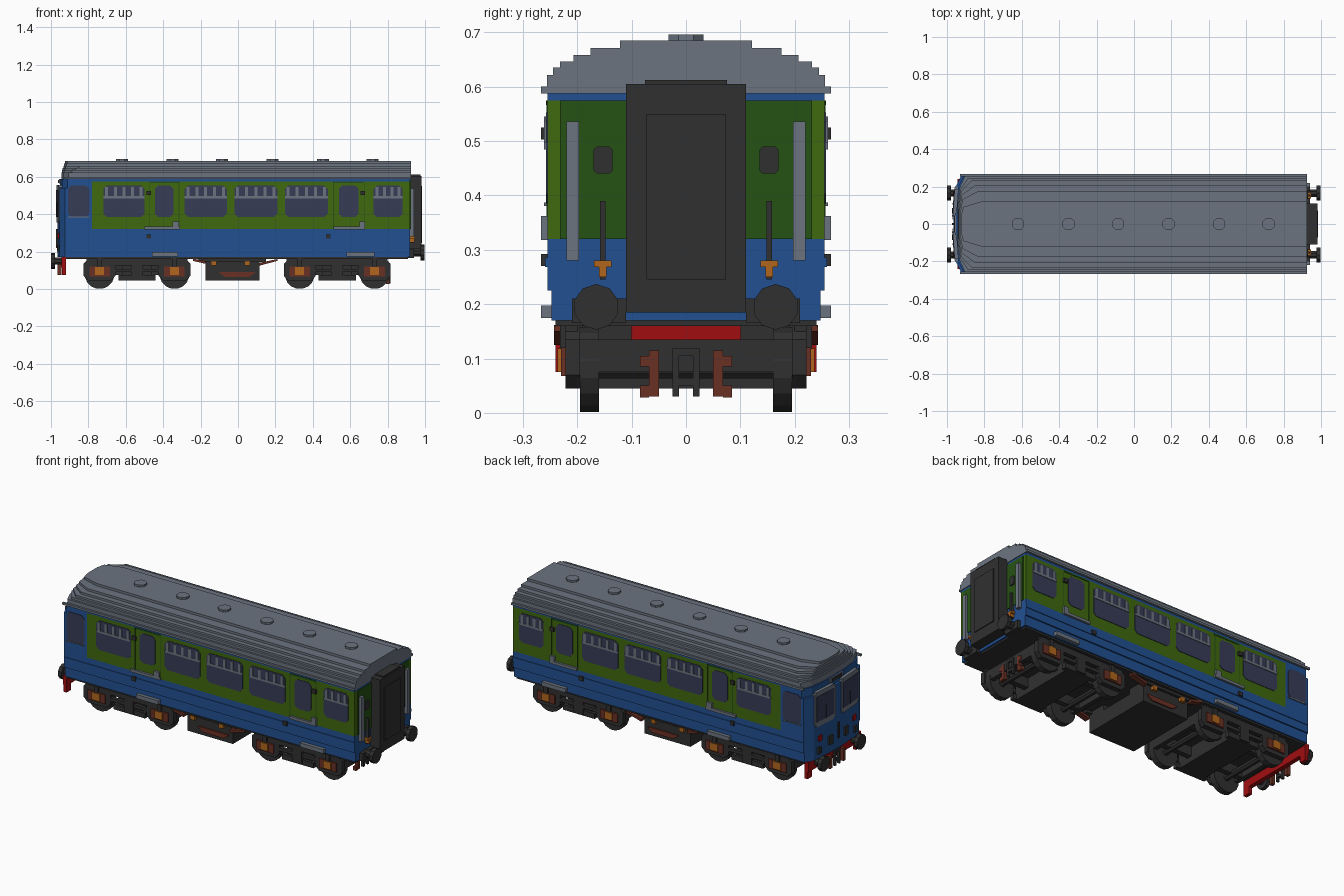
import bpy, bmesh, math

cube = bpy.data.objects.get("Cube")
if cube:
    bpy.data.objects.remove(cube, do_unlink=True)


def material(name, r, g, b):
    lin = [(c / 255 / 12.92 if c < 11 else ((c / 255 + 0.055) / 1.055) ** 2.4) for c in (r, g, b)]
    m = bpy.data.materials.new(name)
    m.use_nodes = True
    m.diffuse_color = (*lin, 1)
    m.node_tree.nodes["Principled BSDF"].inputs["Base Color"].default_value = (*lin, 1)
    return m


BLUE = material("blue paint", 33, 80, 146)
GREEN = material("green paint", 64, 104, 14)
DARK_GREEN = material("dark green paint", 38, 82, 20)
GREY = material("roof grey", 108, 116, 128)
BLACK = material("underframe black", 48, 48, 48)
GLASS = material("window glass", 54, 60, 86)
RED = material("beam red", 160, 14, 16)
RUST = material("rust brown", 106, 48, 36)
ORANGE = material("axle orange", 176, 102, 28)


# Shape helpers: each shape is (outline, axis, low, high)
def box(x0, x1, y0, y1, z0, z1):
    return ([(x0, y0), (x1, y0), (x1, y1), (x0, y1)], "z", z0, z1)


def round_rect(a0, a1, b0, b1, c, axis, lo, hi):
    pts = [(a0 + c, b0), (a1 - c, b0), (a1, b0 + c), (a1, b1 - c),
           (a1 - c, b1), (a0 + c, b1), (a0, b1 - c), (a0, b0 + c)]
    return (pts, axis, lo, hi)


def disc(a, b, r, n, axis, lo, hi):
    pts = [(a + r * math.cos(2 * math.pi * (i + .5) / n),
            b + r * math.sin(2 * math.pi * (i + .5) / n)) for i in range(n)]
    return (pts, axis, lo, hi)


def part(name, mat, shapes, mirror=False):
    bm = bmesh.new()
    for pts, axis, lo, hi in shapes:
        for s in ((1, -1) if mirror else (1,)):
            def place(p, h):
                co = {"x": (h, p[0], p[1]), "y": (p[0], h, p[1]), "z": (p[0], p[1], h)}[axis]
                return bm.verts.new((co[0], co[1] * s, co[2]))
            a = [place(p, lo) for p in pts]
            b = [place(p, hi) for p in pts]
            bm.faces.new(a)
            bm.faces.new(b)
            for i in range(len(a)):
                j = (i + 1) % len(a)
                bm.faces.new((a[i], a[j], b[j], b[i]))
    bmesh.ops.recalc_face_normals(bm, faces=bm.faces[:])
    me = bpy.data.meshes.new(name)
    bm.to_mesh(me)
    bm.free()
    me.materials.append(mat)
    ob = bpy.data.objects.new(name, me)
    bpy.context.collection.objects.link(ob)
    return ob


END, W = 0.92, 0.255


def cab_plan(front, back, w=W):
    half = [(front, .03), (front + .012, .2), (front + .04, w), (back, w)]
    return half + [(x, -y) for x, y in reversed(half)]


# Body shell in colour bands
part("lower_body", BLUE, [(cab_plan(-.966, END, .247), "z", .17, .225),
                          (cab_plan(-.966, END), "z", .225, .32)])
part("cab_upper", BLUE, [(cab_plan(-.966, -.78), "z", .32, .54),
                         (cab_plan(-.952, -.78), "z", .54, .588)])
part("saloon_side", GREEN, [box(-.78, END, -W, W, .32, .575)])
part("cantrail", BLUE, [box(-.78, END, -W, W, .575, .588)])
part("waist_strip", BLUE, [box(-.92, END, W, .259, .268, .286)], True)
part("end_panel", DARK_GREEN, [box(END, .924, -.232, .232, .32, .575)])
part("floor", BLACK, [box(-.92, .91, -.24, .24, .16, .17)])

# Stepped roof with chamfered cab corners
steps = [(.256, .588, .622), (.245, .622, .635), (.232, .635, .646),
         (.207, .646, .658), (.176, .658, .671), (.121, .671, .685)]
roof = []
for i, (w, z0, z1) in enumerate(steps):
    f = -.945 + .004 * i
    half = [(f, w * .35), (f + .012, w * .75), (f + .04 + .014 * i, w), (.924, w)]
    roof.append((half + [(x, -y) for x, y in reversed(half)], "z", z0, z1))
part("roof", GREY, roof)
part("gutter", GREY, [box(-.93, .924, W, .267, .588, .6)], True)
part("roof_vents", GREY, [disc(x, 0, .035, 8, "z", .68, .696)
                          for x in (-.62, -.35, -.085, .185, .455, .72)])

# Side windows: wide ones have grey toplights
wide = [(-.72, -.5), (-.285, -.06), (-.02, .21), (.25, .48), (.725, .88)]
narrow = [(-.91, -.795), (-.445, -.345), (.54, .645)]
part("side_glass", GLASS, [round_rect(a, b, .385, .553, .018, "y", W - .01, .258)
                           for a, b in wide + narrow], True)
bars = []
for a, b in wide:
    bars.append(box(a, b, W, .261, .485, .497))
    n = 4 if b - a > .2 else 3
    for i in range(n + 1):
        x = a + .018 + (b - a - .036) * i / n
        bars.append(box(x - .008, x + .008, W, .261, .497, .545))
part("toplight_bars", GREY, bars, True)
part("cab_side_window_bar", GREY, [box(-.91, -.795, W, .261, .381, .387)], True)

# Door seams, steps, rails and lamps
part("door_edges", DARK_GREEN, [box(x - .002, x + .002, W, .257, .32, .575)
                                for x in (-.475, -.315, .51, .675)]
     + [box(a, b, W, .258, .566, .575) for a, b in ((-.47, -.31), (.51, .67))], True)
part("door_sills", GREY, [box(-.5, -.31, W, .267, .318, .334), box(-.35, -.315, W, .267, .334, .362),
                          box(.51, .68, W, .267, .318, .334), box(.65, .68, W, .267, .334, .362)], True)
part("foot_steps", GREY, [box(-.46, -.32, .245, .267, .175, .198),
                          box(.58, .73, .245, .267, .175, .198)], True)
part("side_lamps", BLACK, [box(-.49, -.465, W, .267, .503, .525), box(.655, .68, W, .267, .503, .525),
                           box(-.49, -.465, W, .267, .27, .292), box(.47, .495, W, .267, .27, .292)], True)


# Cab face: plates that follow the angled front
def face_plate(y0, y1, z0, z1, t):
    def x(y):
        return -.966 + (y - .03) * .07
    return ([(x(y0) - t, y0), (x(y1) - t, y1), (x(y1) + .03, y1), (x(y0) + .03, y0)], "z", z0, z1)


part("cab_window_frames", GREY, [face_plate(.025, .2, .365, .545, .004),
                                 face_plate(.04, .185, .355, .555, .004)], True)
part("cab_window_glass", GLASS, [face_plate(.04, .185, .385, .53, .007)], True)
part("cab_wipers", BLACK, [face_plate(.105, .111, .385, .46, .009)], True)
part("route_box", GREY, [box(-.958, -.93, -.06, .06, .563, .587)])
part("route_box_screen", BLACK, [box(-.962, -.95, -.045, .045, .568, .582)])
part("cab_tail_lamps", RED, [face_plate(.14, .17, .27, .3, .008)], True)
part("cab_jumper_sockets", BLACK, [face_plate(.055, .085, .22, .27, .01),
                                   face_plate(.15, .175, .2, .235, .01)], True)
part("cab_centre_rail", BLACK, [box(-.974, -.96, -.006, .006, .23, .32)])

# Buffer beam, buffers and couplings
part("buffer_beam", RED, [box(-.945, -.92, -.24, .24, .115, .17), box(-.94, -.92, -.24, -.2, .075, .12),
                          box(-.94, -.92, .2, .24, .075, .12)])
part("buffers", BLACK, [disc(.165, .15, .02, 8, "x", -.98, -.93), disc(.165, .15, .042, 10, "x", -1, -.978),
                        disc(.165, .195, .022, 8, "x", .91, .98), disc(.165, .195, .042, 10, "x", .976, .998),
                        box(.91, .94, .11, .21, .165, .21)], True)
part("brake_hoses", RUST, [box(-.965, -.945, .05, .07, .075, .145), box(.79, .81, .05, .068, .03, .115),
                           box(.79, .81, .068, .085, .028, .05), box(.79, .81, .068, .085, .085, .105)], True)
part("coupling_links", BLACK, [box(x, x + .015, .013, .025, z, z + .085)
                               for x, z in ((-.965, .075), (.8, .03))], True)
part("coupling_bars", BLACK, [box(x, x + .015, -.025, .025, z + d, z + d + .014)
                              for x, z in ((-.965, .075), (.8, .03)) for d in (.02, .075)])

# Gangway end
part("gangway", BLACK, [box(.91, .98, -.11, .11, .185, .605), box(.91, .975, -.075, .075, .6, .612)])
part("gangway_door", BLACK, [box(.975, .985, -.073, .073, .245, .55)])
part("end_ducts", GREY, [box(.92, .94, .197, .22, .28, .536)], True)
part("end_windows", BLACK, [round_rect(.135, .17, .44, .49, .006, "x", .92, .93)], True)
part("end_pipes", BLACK, [box(.92, .94, .148, .158, .245, .39)], True)
part("pipe_valves", ORANGE, [box(.92, .945, .137, .169, .268, .28),
                             box(.92, .944, .146, .16, .25, .268)], True)

# Two bogies
for label, cx in (("cab", -.54), ("rear", .53)):
    ax = (cx - .2, cx + .2)
    part(label + "_wheels", BLACK, [disc(x, .08, .08, 16, "y", .16, .195) for x in ax], True)
    part(label + "_axles", BLACK, [disc(x, .08, .018, 8, "y", -.17, .17) for x in ax])
    part(label + "_bogie_frame", BLACK,
         [round_rect(x - .085, x + .085, .045, .16, .025, "y", .195, .222) for x in ax]
         + [box(cx - .27, cx + .27, .2, .222, .125, .16), box(cx - .12, cx + .12, .2, .22, .09, .108),
            box(cx - .1, cx + .1, .19, .215, .045, .075), box(cx - .03, cx + .03, .195, .222, .05, .14),
            box(cx - .27, cx + .27, .1, .13, .075, .13)], True)
    part(label + "_bogie_transoms", BLACK, [box(cx - .08, cx + .08, -.2, .2, .045, .13)]
         + [box(x - .012, x + .012, -.2, .2, .075, .135) for x in (cx - .265, cx + .265)])
    part(label + "_axle_springs", RUST, [box(x - .055, x + .055, .215, .23, .068, .12) for x in ax], True)
    part(label + "_axle_boxes", ORANGE, [box(x - .024, x + .024, .215, .236, .075, .118) for x in ax], True)
    part(label + "_frame_hangers", BLACK, [box(x - .012, x + .012, .21, .232, .118, .165) for x in ax], True)

# Equipment boxes between the bogies
part("equipment_boxes", BLACK, [box(-.175, .115, .1, .21, .045, .16),
                                box(-.21, .15, .19, .225, .145, .165)], True)
part("equipment_tray", BLACK, [box(-.175, .115, -.1, .1, .045, .13)])
part("truss_rods", RUST, [([(-.1, .085), (-.07, .065), (.06, .065), (.09, .085), (.09, .092), (-.1, .092)],
                           "y", .205, .217),
                          ([(.115, .125), (.21, .15), (.21, .16), (.115, .14)], "y", .21, .243),
                          ([(-.175, .135), (-.24, .15), (-.24, .162), (-.175, .15)], "y", .21, .243)], True)
part("equipment_valves", ORANGE, [box(x - .014, x + .014, .2, .228, .125, .148) for x in (-.13, .05)], True)
